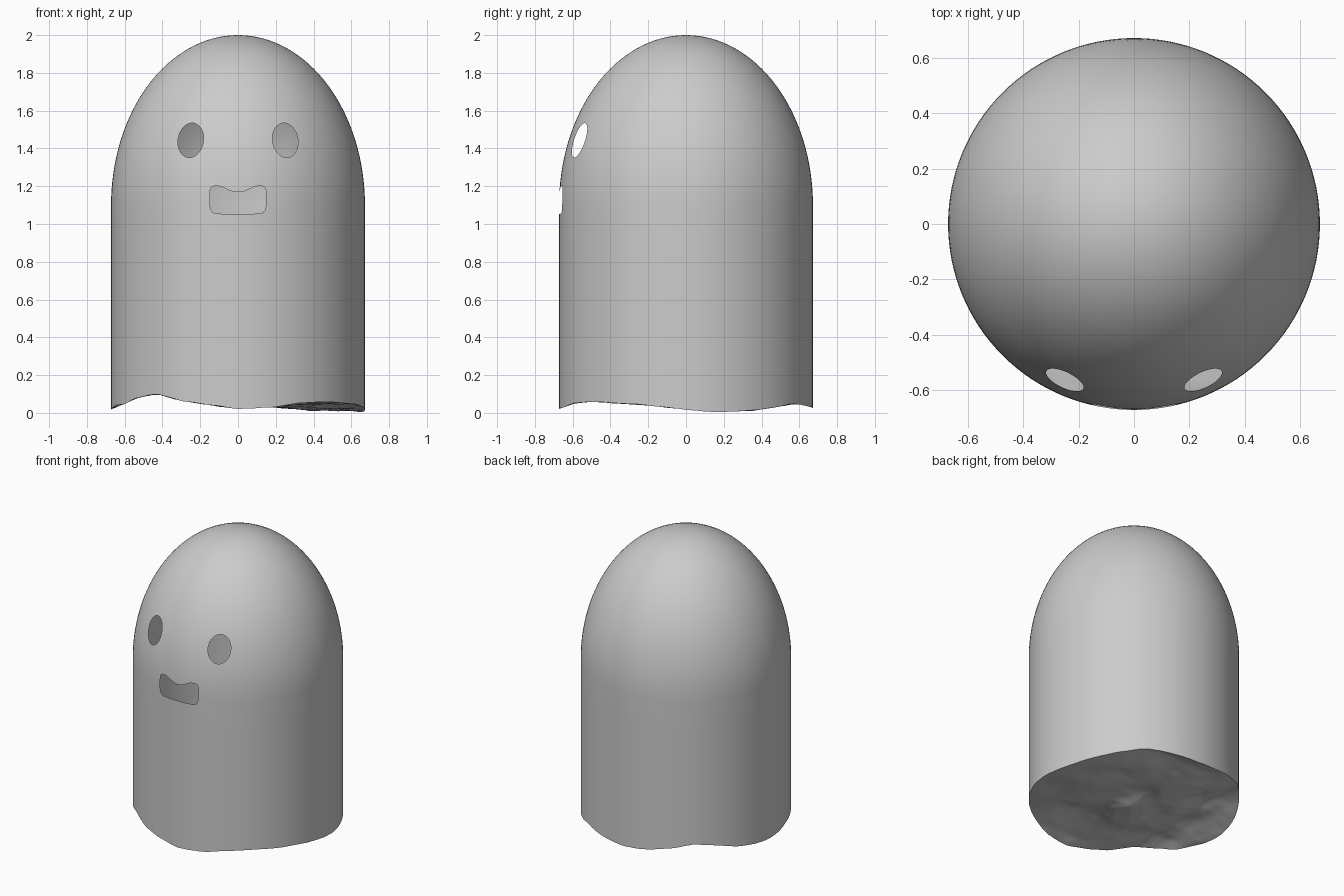
import bpy, bmesh, math
from mathutils import Vector, noise

if "Cube" in bpy.data.objects:
    bpy.data.objects.remove(bpy.data.objects["Cube"])

R, SHOULDER, DOME = 0.672, 1.1, 0.9
SEG, DISC = 128, 28

# Ragged hem: height envelopes seen from the front and from the side
HEM_X = [(-.67, .02), (-.6, .05), (-.53, .08), (-.43, .1), (-.3, .065), (-.2, .05),
         (0, .02), (.2, .03), (.4, .01), (.67, .005)]
HEM_Y = [(-.67, .02), (-.6, .05), (-.5, .06), (-.2, .04), (0, .018), (.2, 0),
         (.4, .018), (.58, .05), (.67, .03)]


def lerp_table(table, t):
    t = min(max(t, table[0][0]), table[-1][0])
    for (a, u), (b, v) in zip(table, table[1:]):
        if t <= b:
            return u + (v - u) * (t - a) / (b - a)
    return table[-1][1]


def hem(x, y):
    base = max(lerp_table(HEM_X, x), lerp_table(HEM_Y, y))
    inner = 1 - (math.hypot(x, y) / R) ** 4
    folds = max(0, noise.noise(Vector((x * 4, y * 4, 3.0))) + 0.15)
    grit = noise.noise(Vector((x * 14, y * 14, 1.0)))
    return max(0, base + 0.05 * folds * inner + 0.004 * grit)


def radius_at(z):
    if z <= SHOULDER:
        return R
    return R * math.sqrt(max(0, 1 - ((z - SHOULDER) / DOME) ** 2))


def build_body():
    bm = bmesh.new()

    def ring(r, zfun):
        out = []
        for i in range(SEG):
            a = math.tau * i / SEG
            x, y = r * math.cos(a), r * math.sin(a)
            out.append(bm.verts.new((x, y, zfun(x, y))))
        return out

    # underside, from near the centre to the hem
    rings = [ring(R * k / DISC, hem) for k in range(1, DISC + 1)]
    # straight wall
    for z in (.16, .3, .5, .7, .9, SHOULDER):
        rings.append(ring(R, lambda x, y, z=z: z))
    # dome
    n = 32
    for k in range(1, n):
        t = math.pi / 2 * k / n
        z = SHOULDER + DOME * math.sin(t)
        rings.append(ring(R * math.cos(t), lambda x, y, z=z: z))
    for a, b in zip(rings, rings[1:]):
        for i in range(SEG):
            j = (i + 1) % SEG
            bm.faces.new((a[i], a[j], b[j], b[i]))
    low = bm.verts.new((0, 0, hem(0, 0)))
    top = bm.verts.new((0, 0, SHOULDER + DOME))
    for i in range(SEG):
        j = (i + 1) % SEG
        bm.faces.new((low, rings[0][j], rings[0][i]))
        bm.faces.new((top, rings[-1][i], rings[-1][j]))
    bmesh.ops.recalc_face_normals(bm, faces=bm.faces)
    return to_object(bm, "ghost_body")


def to_object(bm, name):
    me = bpy.data.meshes.new(name)
    bm.to_mesh(me)
    bm.free()
    ob = bpy.data.objects.new(name, me)
    bpy.context.collection.objects.link(ob)
    return ob


def cutter(name, outline):
    bm = bmesh.new()
    face = bm.faces.new([bm.verts.new((x, -1.0, z)) for x, z in outline])
    ext = bmesh.ops.extrude_face_region(bm, geom=[face])
    moved = [v for v in ext["geom"] if isinstance(v, bmesh.types.BMVert)]
    bmesh.ops.translate(bm, verts=moved, vec=(0, 0.62, 0))
    if not any(f.normal.y < -.9 and f.calc_center_median().y < -.9 for f in bm.faces):
        pts = [v for v in bm.verts if v.co.y < -.9]
        have = [f for f in bm.faces if all(v.co.y < -.9 for v in f.verts)]
        if not have:
            bmesh.ops.contextual_create(bm, geom=pts)
    bmesh.ops.recalc_face_normals(bm, faces=bm.faces)
    ob = to_object(bm, name)
    ob.hide_render = True
    return ob


def rounded(pts, times=2):
    for _ in range(times):
        out = []
        for (ax, az), (bx, bz) in zip(pts, pts[1:] + pts[:1]):
            out += [(ax * .75 + bx * .25, az * .75 + bz * .25),
                    (ax * .25 + bx * .75, az * .25 + bz * .75)]
        pts = out
    return pts


def eye_outline(side):
    tilt, out = math.radians(-10) * -side, []
    for i in range(40):
        a = math.tau * i / 40
        u, v = .067 * math.cos(a), .092 * math.sin(a)
        out.append((side * .25 + u * math.cos(tilt) - v * math.sin(tilt),
                    1.443 + u * math.sin(tilt) + v * math.cos(tilt)))
    return out


body = build_body()

# Eye and mouth openings
half = [(.05, 1.178), (.085, 1.2), (.145, 1.203), (.15, 1.15),
        (.145, 1.055), (.08, 1.054)]
mouth = rounded([(0, 1.165)] + half + [(-x, z) for x, z in reversed(half)])
cutters = [cutter("eye_cutter", eye_outline(s)) for s in (-1, 1)]
cutters.append(cutter("mouth_cutter", mouth))

bpy.context.view_layer.objects.active = body
body.select_set(True)
for c in cutters:
    mod = body.modifiers.new("opening", 'BOOLEAN')
    mod.operation, mod.solver, mod.object = 'DIFFERENCE', 'EXACT', c
    bpy.ops.object.modifier_apply(modifier=mod.name)
for c in cutters:
    bpy.data.objects.remove(c)

# Remove the pocket walls so the body is a thin hollow sheet
bm = bmesh.new()
bm.from_mesh(body.data)
inside = []
for f in bm.faces:
    c = f.calc_center_median()
    if 0.6 < c.z < 1.7 and c.y < 0 and math.hypot(c.x, c.y) < .95 * radius_at(c.z):
        inside.append(f)
bmesh.ops.delete(bm, geom=inside, context='FACES')
bm.to_mesh(body.data)
bm.free()

bpy.ops.object.shade_smooth_by_angle(angle=math.radians(40))
